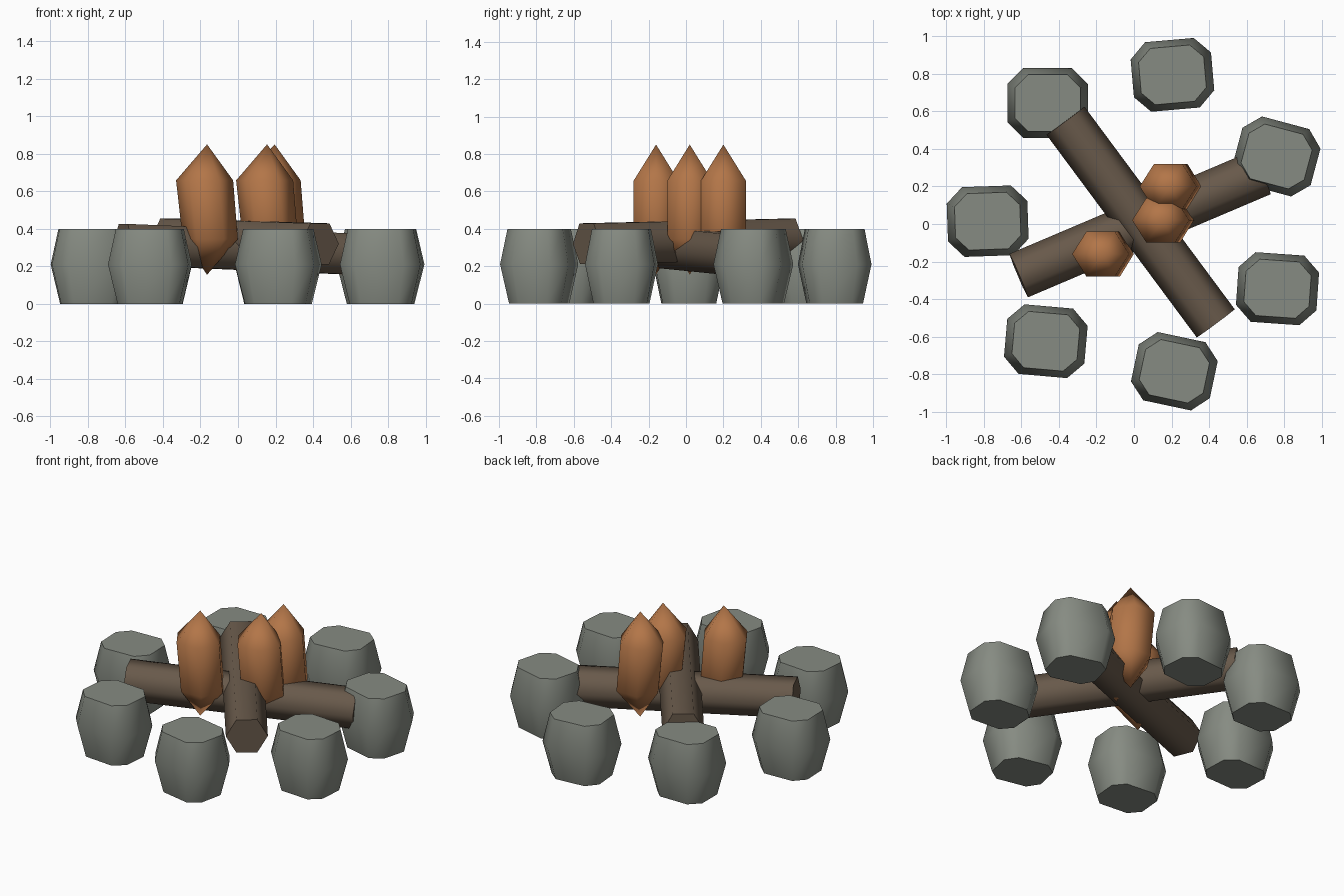
import bpy, bmesh, math
from mathutils import Vector, Matrix

cube = bpy.data.objects.get("Cube")
if cube:
    bpy.data.objects.remove(cube, do_unlink=True)


def material(name, rgb):
    mat = bpy.data.materials.new(name)
    mat.use_nodes = True
    mat.diffuse_color = (*rgb, 1)
    mat.node_tree.nodes["Principled BSDF"].inputs["Base Color"].default_value = (*rgb, 1)
    return mat


stone_grey = material("stone grey", (0.24, 0.26, 0.225))
bark_brown = material("bark brown", (0.138, 0.1, 0.069))
flame_orange = material("flame orange", (0.45, 0.18, 0.065))


def loft(name, rings, mat, matrix, smooth_angle):
    """Skin a stack of rings; a one-point ring becomes a tip."""
    bm = bmesh.new()
    loops = [[bm.verts.new(p) for p in ring] for ring in rings]
    for low, high in zip(loops, loops[1:]):
        n = max(len(low), len(high))
        for i in range(n):
            j = (i + 1) % n
            corners = [low[i % len(low)], low[j % len(low)],
                       high[j % len(high)], high[i % len(high)]]
            bm.faces.new(list(dict.fromkeys(corners)))
    for end in (loops[0], loops[-1]):
        if len(end) > 2:
            bm.faces.new(end)
    bmesh.ops.recalc_face_normals(bm, faces=bm.faces)
    mesh = bpy.data.meshes.new(name)
    bm.to_mesh(mesh)
    bm.free()
    mesh.materials.append(mat)
    obj = bpy.data.objects.new(name, mesh)
    bpy.context.collection.objects.link(obj)
    obj.matrix_world = matrix
    bpy.ops.object.select_all(action='DESELECT')
    bpy.context.view_layer.objects.active = obj
    obj.select_set(True)
    bpy.ops.object.shade_smooth_by_angle(angle=math.radians(smooth_angle))
    return obj


def hexagon(rx, ry, z, shift=0):
    return [(shift + rx * math.cos(k * math.pi / 3),
             ry * math.sin(k * math.pi / 3), z) for k in range(6)]


def chamfered_rectangle(scale, z, hx=0.215, hy=0.186, c=0.085):
    quarter = [(hx, hy - c), (hx - c, hy)]
    half = quarter + [(-x, y) for x, y in reversed(quarter)]
    return [(x * scale, y * scale, z) for x, y in half + [(-x, -y) for x, y in half]]


# Ring of barrel-shaped stones: x, y, turn in degrees
stones = [(0.205, 0.795, 5), (-0.46, 0.645, 0), (-0.78, 0.015, 2), (-0.47, -0.625, -5),
          (0.215, -0.785, -12), (0.765, -0.345, -4), (0.76, 0.36, -15)]
for i, (x, y, turn) in enumerate(stones):
    rings = [chamfered_rectangle(s, z) for s, z in ((0.77, 0), (1, 0.21), (0.81, 0.4))]
    loft(f"stone_{i + 1}", rings, stone_grey,
         Matrix.Translation((x, y, 0)) @ Matrix.Rotation(math.radians(turn), 4, 'Z'), 55)


# Crossed six-sided logs, flat side up
def log(name, start, end):
    start, end = Vector(start), Vector(end)
    axis = (end - start).normalized()
    side = Vector((0, 0, 1)).cross(axis).normalized()
    up = axis.cross(side)
    frame = Matrix((side, up, axis)).transposed().to_4x4()
    r = 0.126
    loft(name, [hexagon(r, r, 0), hexagon(r, r, (end - start).length)],
         bark_brown, Matrix.Translation(start) @ frame, 65)


log("long_log_back_to_front", (-0.365, 0.55, 0.345), (0.436, -0.53, 0.32))
log("long_log_side_to_side", (-0.615, -0.275, 0.317), (0.68, 0.275, 0.262))

# Pointed flames, leaning slightly between the two widest rings
for i, (x, y) in enumerate([(-0.165, -0.16), (0.155, 0.02), (0.195, 0.2)]):
    rings = [[(0, 0, 0.155)],
             hexagon(0.147, 0.138, 0.345, 0.017),
             hexagon(0.152, 0.138, 0.658, -0.013),
             [(0, 0, 0.85)]]
    loft(f"flame_{i + 1}", rings, flame_orange, Matrix.Translation((x, y, 0)), 65)
